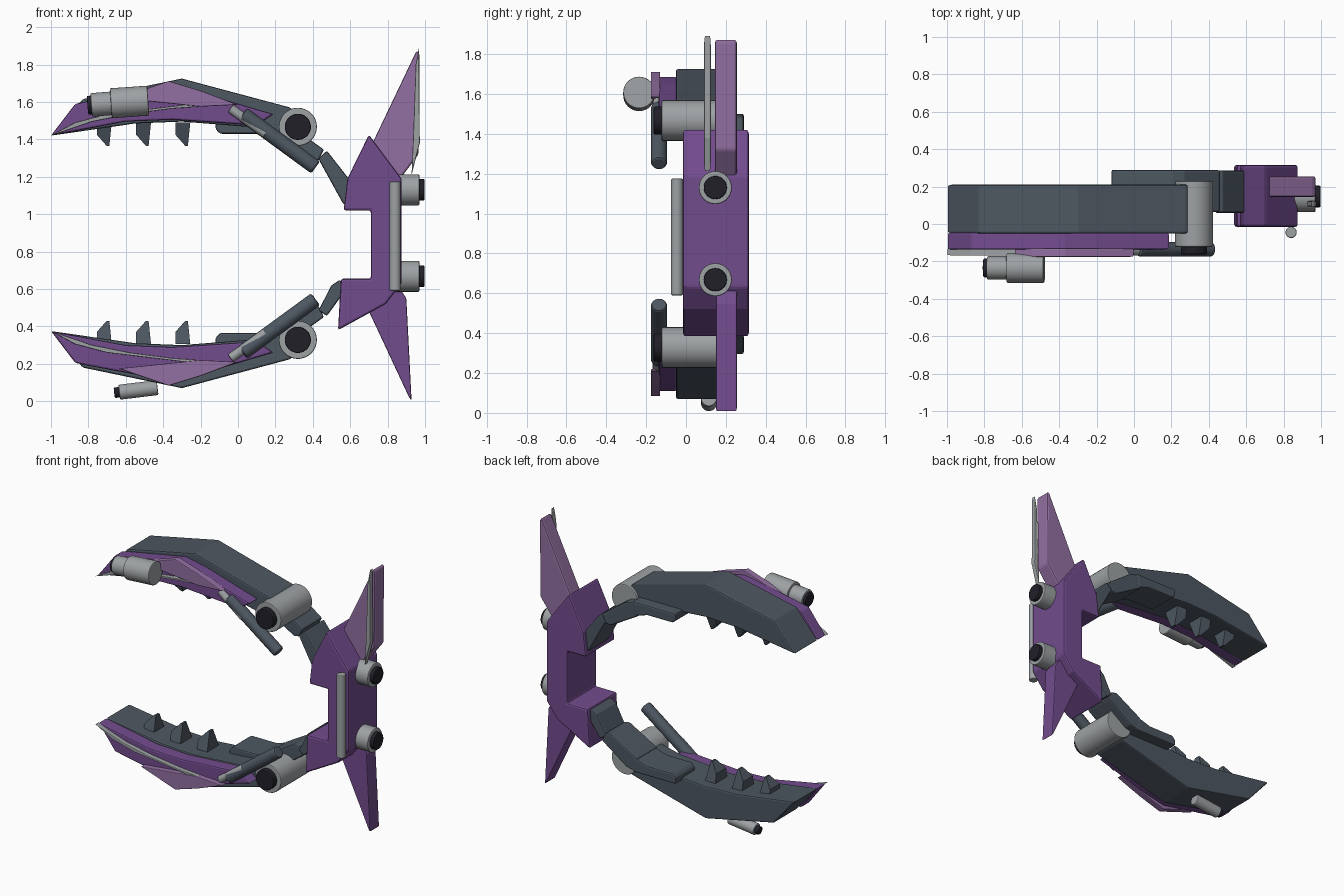
import bpy, bmesh, math
from mathutils import Vector

if "Cube" in bpy.data.objects:
    bpy.data.objects.remove(bpy.data.objects["Cube"])

AXIS_Z = 1.795  # upper z + lower z for the mirrored claw arms


def mat(name, rgb):
    m = bpy.data.materials.new(name)
    m.diffuse_color = (*rgb, 1)
    m.use_nodes = True
    m.node_tree.nodes["Principled BSDF"].inputs["Base Color"].default_value = m.diffuse_color
    return m


PURPLE = mat("purple", (0.17, 0.072, 0.27))
LILAC = mat("light_purple", (0.29, 0.16, 0.36))
SLATE = mat("dark_slate", (0.075, 0.095, 0.12))
GREY = mat("light_grey", (0.34, 0.36, 0.37))
BLACK = mat("black", (0.015, 0.014, 0.022))


def finish(bm, name, material):
    bmesh.ops.recalc_face_normals(bm, faces=bm.faces[:])
    me = bpy.data.meshes.new(name)
    bm.to_mesh(me)
    bm.free()
    me.materials.append(material)
    ob = bpy.data.objects.new(name, me)
    bpy.context.collection.objects.link(ob)
    return ob


def plate(name, pts, y0, y1, material, bevel=0.01, flip=False):
    """Outline in x/z extruded along y, with softened edges."""
    bm = bmesh.new()
    rings = []
    for y in (y0, y1):
        rings.append([bm.verts.new((x, y, AXIS_Z - z if flip else z)) for x, z in pts])
    bm.faces.new(rings[0])
    bm.faces.new(rings[1][::-1])
    n = len(pts)
    for i in range(n):
        j = (i + 1) % n
        bm.faces.new((rings[0][i], rings[1][i], rings[1][j], rings[0][j]))
    ob = finish(bm, name, material)
    if bevel:
        b = ob.modifiers.new("soft_edges", 'BEVEL')
        b.width = bevel
        b.segments = 2
        b.limit_method = 'ANGLE'
    return ob


def tube(name, a, b, r, material, flip=False, bevel=0.006):
    """Cylinder between two points."""
    a, b = Vector(a), Vector(b)
    if flip:
        a.z, b.z = AXIS_Z - a.z, AXIS_Z - b.z
    d = b - a
    bm = bmesh.new()
    bmesh.ops.create_cone(bm, cap_ends=True, segments=32, radius1=r, radius2=r, depth=d.length)
    for f in bm.faces:
        f.smooth = len(f.verts) == 4
    for e in bm.edges:
        e.smooth = all(f.smooth for f in e.link_faces)
    ob = finish(bm, name, material)
    ob.rotation_euler = d.to_track_quat('Z', 'Y').to_euler()
    ob.location = (a + b) / 2
    m = ob.modifiers.new("soft_rim", 'BEVEL')
    m.width = bevel
    m.segments = 2
    m.limit_method = 'ANGLE'
    return ob


def tooth(name, x, z, flip):
    """Tapered spike on the inner side of a jaw."""
    bm = bmesh.new()
    corners = []
    for px, pz, y0, y1 in ((x - 0.055, z, 0.02, 0.15), (x + 0.025, z, 0.02, 0.15),
                           (x + 0.012, z - 0.125, 0.065, 0.105), (x - 0.002, z - 0.125, 0.065, 0.105),
                           (x - 0.055, z - 0.065, 0.03, 0.14)):
        zz = AXIS_Z - pz if flip else pz
        corners.append((bm.verts.new((px, y0, zz)), bm.verts.new((px, y1, zz))))
    bm.faces.new([c[0] for c in corners])
    bm.faces.new([c[1] for c in corners][::-1])
    for i in range(5):
        p, q = corners[i], corners[(i + 1) % 5]
        bm.faces.new((p[0], p[1], q[1], q[0]))
    finish(bm, name, SLATE)


# Two mirrored claw arms
for side, flip in (("upper", False), ("lower", True)):
    plate(side + "_jaw", [(-1, 1.42), (-0.83, 1.615), (-0.30, 1.725), (0.28, 1.57), (0.37, 1.48),
                          (0.27, 1.42), (0.08, 1.465), (-0.30, 1.495), (-0.55, 1.485)],
          -0.05, 0.21, SLATE, flip=flip)
    plate(side + "_side_armour", [(-1, 1.42), (-0.87, 1.59), (-0.80, 1.605), (-0.37, 1.685), (-0.20, 1.65),
                                  (0.19, 1.535), (0.10, 1.475), (-0.35, 1.505), (-0.60, 1.495)],
          -0.137, -0.045, PURPLE, flip=flip)
    plate(side + "_accent_panel", [(-0.64, 1.62), (-0.37, 1.712), (-0.20, 1.66), (0.0, 1.585), (-0.20, 1.575)],
          -0.176, -0.13, LILAC, 0.005, flip)
    plate(side + "_trim_strip", [(-1, 1.42), (-0.87, 1.49), (-0.70, 1.535), (-0.20, 1.595), (-0.02, 1.588),
                                 (-0.35, 1.565), (-0.58, 1.535), (-0.78, 1.495)],
          -0.168, -0.13, GREY, 0.003, flip)
    for i, x in enumerate((-0.70, -0.49, -0.28)):
        tooth(f"{side}_tooth_{i + 1}", x, 1.49, flip)

    # Linkage behind the pivot
    plate(side + "_inner_pad", [(-0.12, 1.50), (-0.12, 1.455), (-0.095, 1.43), (0.10, 1.43),
                                (0.20, 1.40), (0.22, 1.50)], 0.07, 0.29, SLATE, flip=flip)
    plate(side + "_middle_link", [(0.19, 1.50), (0.27, 1.48), (0.46, 1.345), (0.43, 1.285), (0.39, 1.28),
                                  (0.18, 1.40)], 0.065, 0.288, SLATE, flip=flip)
    tube(side + "_pivot", (0.32, -0.122, 1.467), (0.32, 0.23, 1.467), 0.102, GREY, flip)
    tube(side + "_pivot_cap", (0.32, -0.162, 1.467), (0.32, -0.1, 1.467), 0.07, BLACK, flip)
    tube(side + "_damper_barrel", (0.025, -0.135, 1.535), (0.415, -0.135, 1.25), 0.04, SLATE, flip, 0.012)
    tube(side + "_damper_rod", (-0.04, -0.14, 1.565), (0.15, -0.15, 1.43), 0.025, GREY, flip)

plate("upper_end_link", [(0.43, 1.295), (0.475, 1.34), (0.60, 1.18), (0.62, 1.05), (0.565, 1.05)],
      0.06, 0.285, SLATE)
plate("lower_end_link", [(0.43, 0.485), (0.50, 0.62), (0.545, 0.65), (0.58, 0.60), (0.475, 0.455)],
      0.06, 0.285, SLATE)

# Central grip body
plate("grip_body", [(0.70, 1.425), (0.875, 1.19), (0.875, 0.63), (0.79, 0.52), (0.535, 0.38), (0.55, 0.655),
                    (0.71, 0.655), (0.71, 1.02), (0.565, 1.02), (0.585, 1.19)], -0.015, 0.315, PURPLE, 0.012)
tube("grip_bar", (0.84, -0.045, 0.59), (0.84, -0.045, 1.175), 0.03, GREY)

# Fins and blade
plate("upper_fin", [(0.70, 1.34), (0.955, 1.875), (0.97, 1.86), (0.965, 1.32), (0.86, 1.18), (0.75, 1.18)],
      0.145, 0.255, LILAC, 0.012)
plate("lower_fin", [(0.70, 0.48), (0.915, 0.02), (0.928, 0.005), (0.90, 0.55), (0.84, 0.64), (0.75, 0.62)],
      0.15, 0.255, PURPLE, 0.012)
plate("rear_blade", [(0.968, 1.895), (0.95, 1.80), (0.938, 1.45), (0.928, 1.21), (0.972, 1.38)],
      0.09, 0.125, GREY, 0.006)

# Rear thrusters
for name, z in (("upper", 1.13), ("lower", 0.668)):
    tube(name + "_thruster", (0.84, 0.147, z), (0.97, 0.147, z), 0.083, GREY)
    tube(name + "_thruster_nozzle", (0.90, 0.147, z), (0.997, 0.147, z), 0.058, BLACK)

# Side cannon on the upper jaw
tube("cannon_body", (-0.48, -0.235, 1.607), (-0.68, -0.235, 1.593), 0.08, GREY)
tube("cannon_barrel", (-0.66, -0.235, 1.594), (-0.785, -0.235, 1.584), 0.063, GREY)
tube("cannon_muzzle", (-0.77, -0.235, 1.585), (-0.805, -0.235, 1.582), 0.05, BLACK)
tube("cannon_mount", (-0.56, -0.22, 1.60), (-0.56, -0.10, 1.60), 0.03, GREY)

# Small cannon beneath the lower jaw
tube("small_cannon_body", (-0.43, 0.115, 0.073), (-0.635, 0.115, 0.048), 0.04, GREY)
tube("small_cannon_muzzle", (-0.62, 0.115, 0.05), (-0.662, 0.115, 0.045), 0.028, BLACK)
